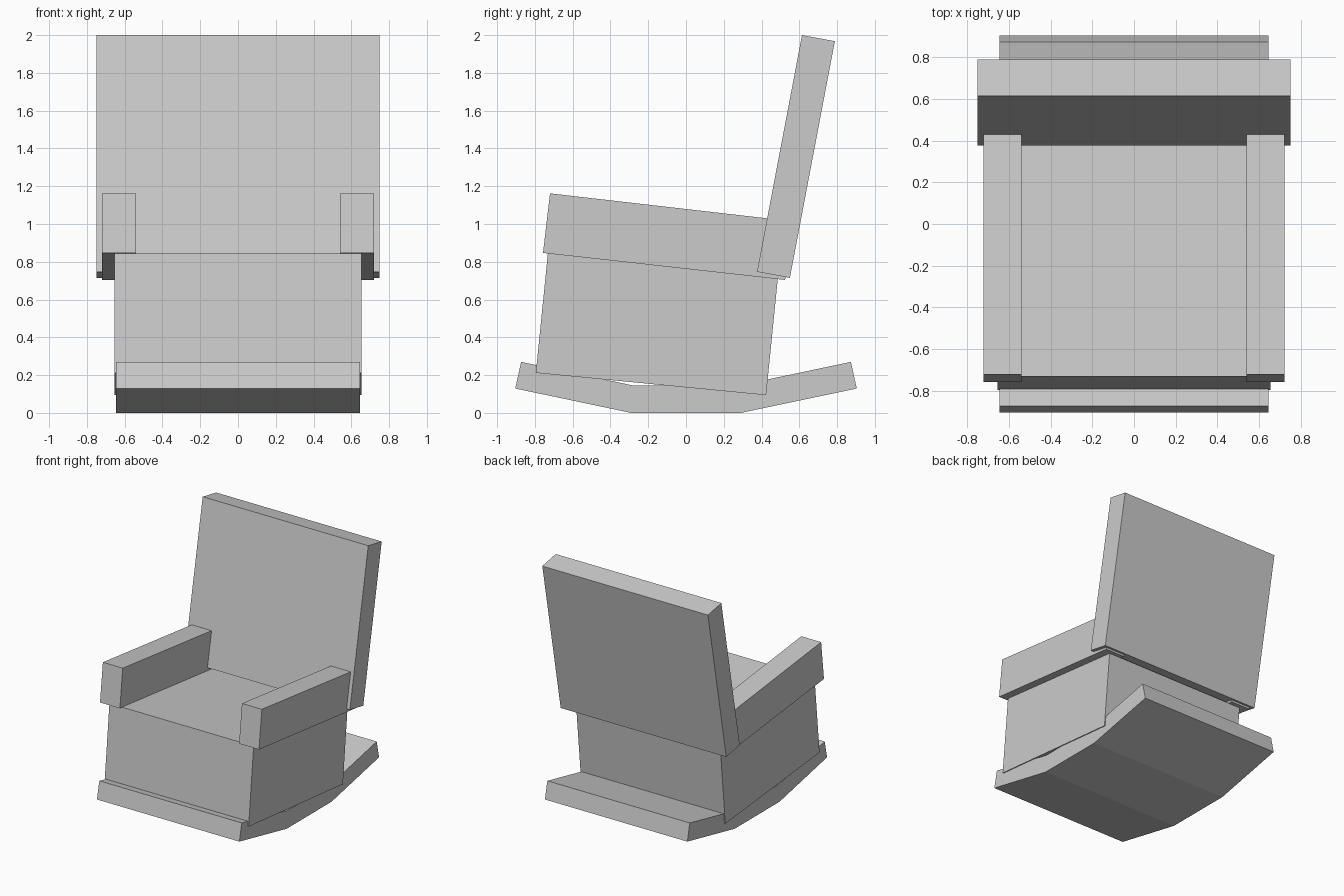
import bpy, bmesh

if "Cube" in bpy.data.objects:
    bpy.data.objects.remove(bpy.data.objects["Cube"])


def extrude_profile(name, profile, x0, x1):
    """Solid made from a (y, z) side profile spanning x0..x1."""
    bm = bmesh.new()
    face = bm.faces.new([bm.verts.new((x0, y, z)) for y, z in profile])
    res = bmesh.ops.extrude_face_region(bm, geom=[face])
    verts = [g for g in res["geom"] if isinstance(g, bmesh.types.BMVert)]
    bmesh.ops.translate(bm, verts=verts, vec=(x1 - x0, 0, 0))
    bmesh.ops.recalc_face_normals(bm, faces=bm.faces)
    mesh = bpy.data.meshes.new(name)
    bm.to_mesh(mesh)
    bm.free()
    obj = bpy.data.objects.new(name, mesh)
    bpy.context.collection.objects.link(obj)
    return obj


# Rocker base: flat middle with upturned ends
half = [(0.29, 0.0), (0.904, 0.129), (0.873, 0.27), (0.28, 0.145)]
rocker = half + [(-y, z) for y, z in reversed(half)]
extrude_profile("rocker_base", rocker, -0.645, 0.645)

# Seat block, tilted backwards
extrude_profile("seat", [(-0.795, 0.212), (0.424, 0.094),
                         (0.486, 0.71), (-0.731, 0.847)], -0.653, 0.653)

# Armrests on both sides, back ends sunk into the backrest
arm = [(-0.757, 0.847), (0.525, 0.704), (0.56, 1.015), (-0.72, 1.162)]
for side, name in ((1, "armrest_left"), (-1, "armrest_right")):
    x0, x1 = sorted((side * 0.54, side * 0.72))
    extrude_profile(name, arm, x0, x1)

# Reclined backrest panel
extrude_profile("backrest", [(0.376, 0.747), (0.55, 0.715),
                             (0.788, 1.968), (0.614, 2.0)], -0.75, 0.75)
